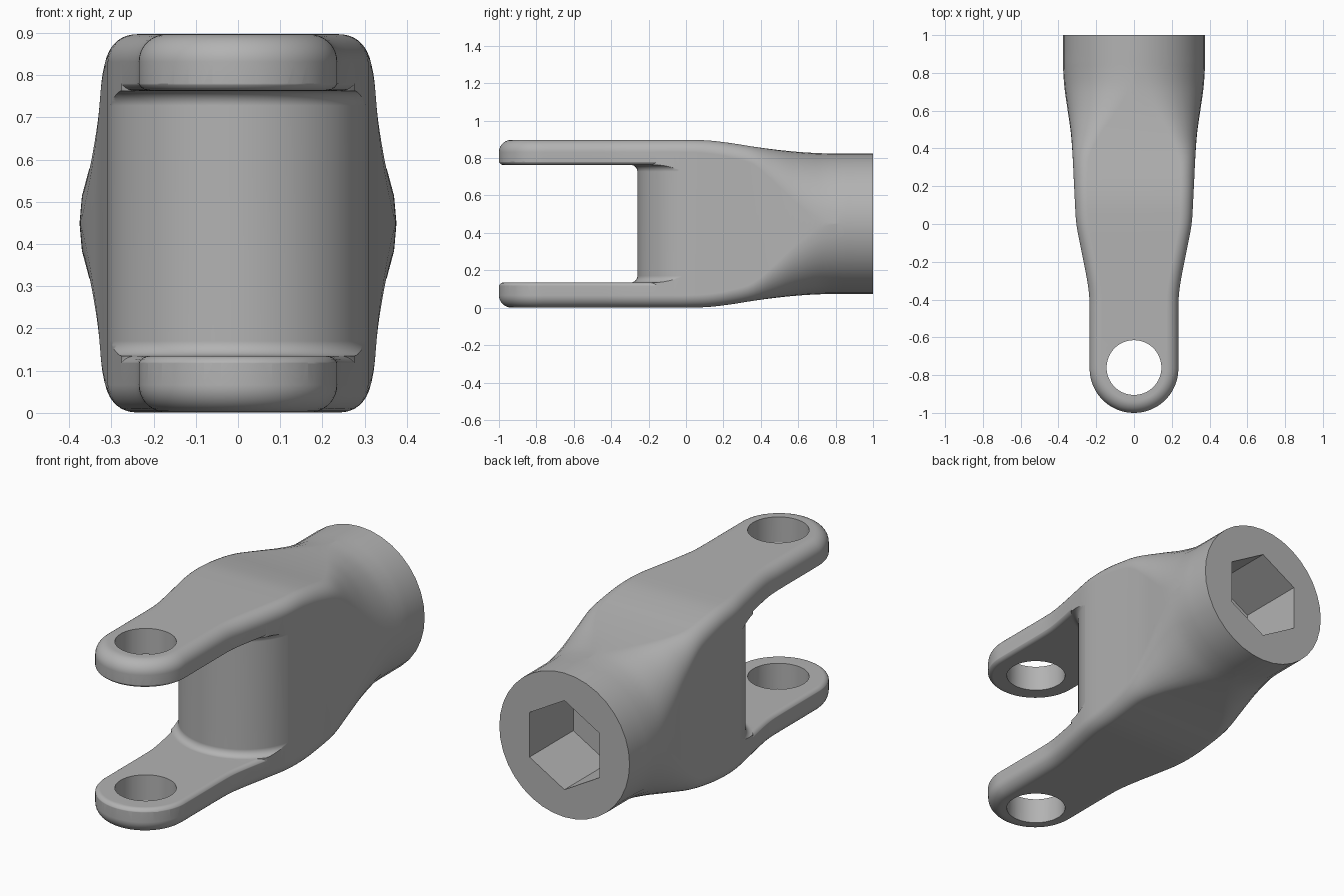
import bpy, bmesh, math

if "Cube" in bpy.data.objects:
    bpy.data.objects.remove(bpy.data.objects["Cube"])

ZC = 0.449          # height of the long axis
TIP_Y, TIP_R = -0.765, 0.235

# y, half width, half height, roundness (0 = rounded box, 1 = circle)
ROWS = [(-0.765, .235, .448, 0), (-0.6, .235, .448, 0), (-0.48, .235, .448, 0),
        (-0.37, .238, .448, 0), (-0.26, .255, .448, 0), (-0.13, .281, .448, 0),
        (0.0, .305, .448, 0), (0.12, .313, .445, .01), (0.24, .319, .431, .03),
        (0.36, .325, .412, .09), (0.48, .334, .396, .35), (0.6, .351, .384, .68),
        (0.72, .368, .377, .93), (0.82, .375, .375, 1), (0.9, .375, .375, 1),
        (1.0, .375, .375, 1)]


def spline(rows, steps=4):
    out = []
    for i in range(len(rows) - 1):
        p = [rows[max(0, min(len(rows) - 1, i + j))] for j in (-1, 0, 1, 2)]
        for s in range(steps):
            t = s / steps
            out.append([0.5 * (2 * b + (c - a) * t + (2 * a - 5 * b + 4 * c - d) * t * t
                               + (3 * b - a - 3 * c + d) * t ** 3) for a, b, c, d in zip(*p)])
    return out + [list(rows[-1])]


def to_object(name, bm):
    bmesh.ops.remove_doubles(bm, verts=bm.verts, dist=2e-4)
    bmesh.ops.dissolve_degenerate(bm, edges=bm.edges, dist=1e-5)
    bmesh.ops.recalc_face_normals(bm, faces=bm.faces)
    me = bpy.data.meshes.new(name)
    bm.to_mesh(me)
    bm.free()
    ob = bpy.data.objects.new(name, me)
    bpy.context.collection.objects.link(ob)
    return ob


def skin(name, loops, cap_first):
    bm = bmesh.new()
    rings = [[bm.verts.new(p) for p in loop] for loop in loops]
    n = len(rings[0])
    for a, b in zip(rings, rings[1:]):
        for i in range(n):
            j = (i + 1) % n
            bm.faces.new((a[i], a[j], b[j], b[i]))
    bm.faces.new(rings[-1])
    if cap_first:
        bm.faces.new(rings[0])
    return to_object(name, bm)


def yoke_loft(name, rows, c, zc=ZC, height=None, grow=0.0, arc=9):
    """Round-nosed solid: columns sweep round the nose, then back along y."""
    def corner(rx, rz, h):
        pts = []
        for sgn in (-1, 1):
            for i in range(arc + 1):
                t = math.pi / 2 * i / arc
                t = math.pi / 2 - t if sgn < 0 else t
                pts.append((rx * (1 - math.cos(t)), zc + sgn * (h - rz + rz * math.sin(t))))
        return pts
    loops = []

    def add(right):
        loops.append(right + [(-x, y, z) for x, y, z in reversed(right)])
    h0 = height or rows[0][2]
    for i in range(18):
        a = math.pi / 2 * (1 - i / 18)
        add([((TIP_R + grow - d) * math.cos(a), TIP_Y - (TIP_R + grow - d) * math.sin(a), z)
             for d, z in corner(c, c, h0)])
    for y, w, h, k in rows:
        k, w, h = min(1, max(0, k)), w + grow, height or h
        if k > 0.995:
            k = 1
        add([(w - d, y, z) for d, z in corner(c + (w - c) * k, c + (h - c) * k, h)])
    return skin(name, loops, False)


def prism(name, sides, radius, start, length, axis, turn=0.0):
    loops = []
    for s in (0, length):
        ring = []
        for i in range(sides):
            a = turn + 2 * math.pi * i / sides
            u, v = radius * math.cos(a), radius * math.sin(a)
            ring.append((start[0] + u, start[1] + v, start[2] + s) if axis == 'z'
                        else (start[0] + u, start[1] + s, start[2] + v))
        loops.append(ring)
    return skin(name, loops, True)


def cut(target, tool):
    m = target.modifiers.new("cut", 'BOOLEAN')
    m.operation, m.solver, m.object = 'DIFFERENCE', 'EXACT', tool
    bpy.context.view_layer.objects.active = target
    bpy.ops.object.modifier_apply(modifier=m.name)
    bpy.data.objects.remove(tool)


# solid yoke body with round socket end
body = yoke_loft("yoke_body", spline(ROWS), 0.065)

# slot between the arms, with a convex rounded root and fillets
IN, DEEP, F = 0.135, 0.108, 0.035
levels = [(DEEP, F), (IN, F)]
for i in range(1, 7):
    t = math.pi / 2 * i / 6
    levels.append((IN + F * (1 - math.cos(t)), F * (1 - math.sin(t))))
levels += [(2 * ZC - z, f) for z, f in reversed(levels)]
slot_loops = []
for z, f in levels:
    r = 0.31 + f
    loop = [(-.6, -1.2, z), (.6, -1.2, z), (.6, .05, z)]
    loop += [(r * math.cos(a), .05 - r * math.sin(a), z)
             for a in (math.pi * i / 40 for i in range(41))]
    slot_loops.append(loop + [(-.6, .05, z)])
slot = skin("slot_cutter", slot_loops, True)

# arm shapes removed from the slot cutter leave rounded inner arm edges
arm_rows = [r for r in spline(ROWS) if r[0] < 0.3]
for side in (-1, 1):
    half = (IN + 0.1) / 2
    zc = ZC + side * (ZC - IN + half)
    cut(slot, yoke_loft("arm_shape", [(y, w, h, 0) for y, w, h, k in arm_rows],
                        0.027, zc, half, 0.002, 6))
cut(body, slot)

# pin holes through both arms, hexagonal socket in the round end
cut(body, prism("pin_hole", 64, 0.145, (0, -0.76, -0.2), 1.4, 'z'))
cut(body, prism("hex_socket", 6, 0.232, (0, 0.64, ZC), 0.6, 'y', math.pi / 2))

# plain grey finish
mat = bpy.data.materials.new("plain_grey")
mat.diffuse_color = (0.45, 0.45, 0.45, 1)
mat.use_nodes = True
mat.node_tree.nodes["Principled BSDF"].inputs["Base Color"].default_value = mat.diffuse_color
body.data.materials.clear()
body.data.materials.append(mat)
for p in body.data.polygons:
    p.material_index = 0
bpy.ops.object.select_all(action='DESELECT')
body.select_set(True)
bpy.context.view_layer.objects.active = body
bpy.ops.object.shade_smooth_by_angle(angle=math.radians(32))
wn = body.modifiers.new("even_shading", 'WEIGHTED_NORMAL')
wn.keep_sharp = True
